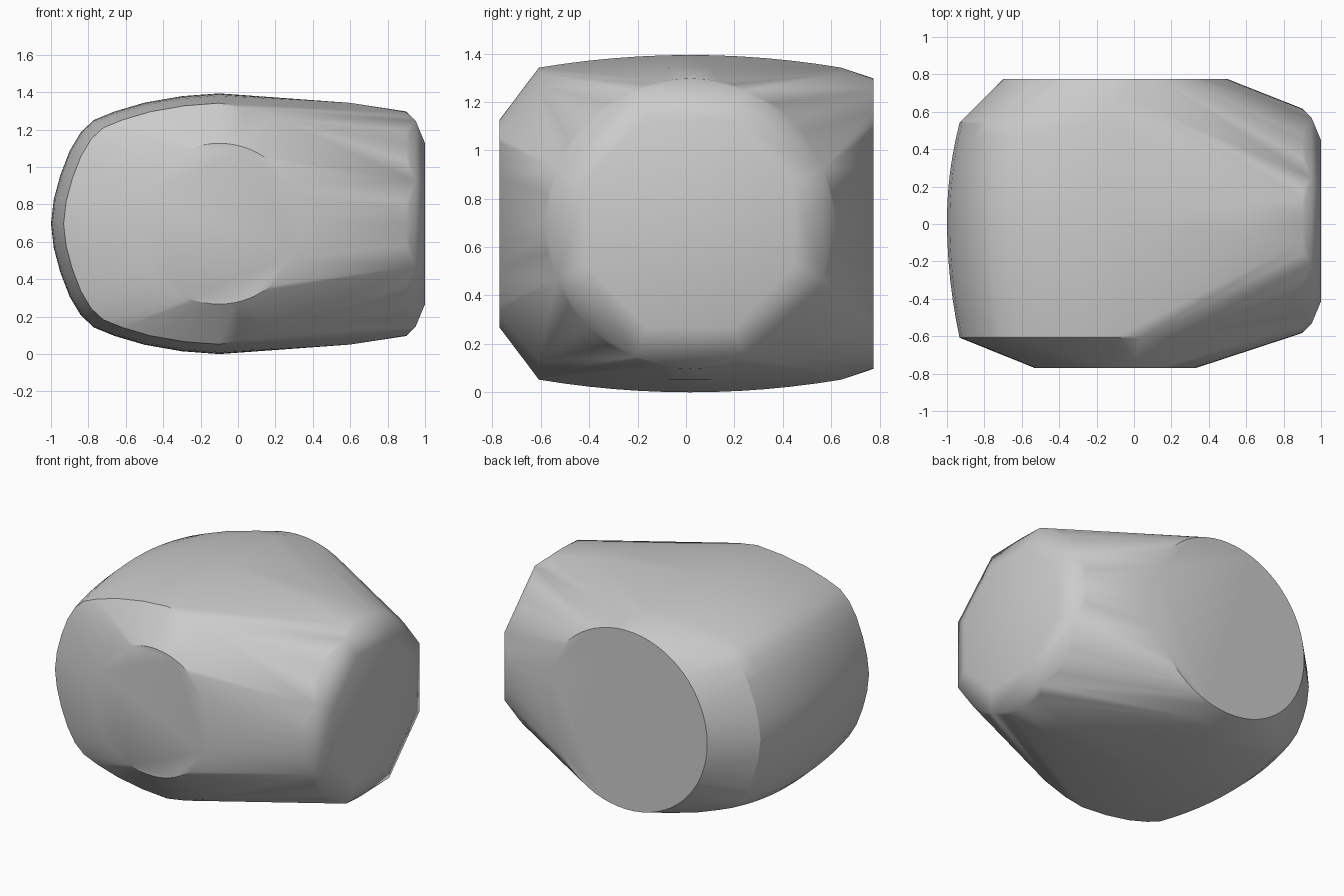
import bpy
import bmesh
from math import cos, sin, pi, radians

if "Cube" in bpy.data.objects:
    bpy.data.objects.remove(bpy.data.objects["Cube"], do_unlink=True)

CX, CY, CZ = -0.1, 0.017, 0.697   # axis of the rounded body and of the openings


def circle(radius, count, turn=0.0):
    return [(radius * cos(2 * pi * i / count + turn), radius * sin(2 * pi * i / count + turn))
            for i in range(count)]


points = []

# Barrel body: one half outline, mirrored in z and swept along y with a slight bulge
half_outline = [(0.32, 0.615), (0.15, 0.672), (0, 0.697), (-0.2, 0.682), (-0.4, 0.647),
                (-0.56, 0.6), (-0.67, 0.555), (-0.74, 0.49), (-0.8, 0.39),
                (-0.85, 0.26), (-0.885, 0.13), (-0.9, 0)]
STEPS = 12
for step in range(STEPS + 1):
    t = -1 + 2 * step / STEPS
    scale = 1 - 0.075 * t * t
    for dx, dz in half_outline:
        # the rear rim leans forward toward the rounded end
        lean = 0.1 * min(1, max(0, -dx) / 0.5) ** 2 * max(0, t)
        for side in (-1, 1):
            points.append((CX + dx * scale, CY + 0.625 * t - lean, CZ + side * dz * scale))

# Small front cap and large rear cap
points += [(CX + a, -0.77, CZ + b) for a, b in circle(0.43, 64)]
points += [(CX + a, 0.775, CZ + b) for a, b in circle(0.6, 64)]

# Neck: round collar, then an eight-sided end with two bevel steps
points += [(0.9, CY + a, CZ + b) for a, b in circle(0.6, 64)]
for x, apothem in ((0.95, 0.55), (1.0, 0.43)):
    points += [(x, CY + a, CZ + b) for a, b in circle(apothem / cos(pi / 8), 8, pi / 8)]

# Short ridges above and below the neck
points += [(0.6, CY + dy, CZ + side * 0.646) for dy in (-0.08, 0, 0.08) for side in (-1, 1)]

# Wrap one tight skin around all sections
bm = bmesh.new()
for p in points:
    bm.verts.new(p)
hull = bmesh.ops.convex_hull(bm, input=bm.verts[:])
loose = [v for v in bm.verts if not v.link_faces]
bmesh.ops.delete(bm, geom=loose, context='VERTS')
bmesh.ops.dissolve_limit(bm, angle_limit=radians(0.2), verts=bm.verts[:], edges=bm.edges[:])
bmesh.ops.recalc_face_normals(bm, faces=bm.faces[:])

mesh = bpy.data.meshes.new("body_shell")
bm.to_mesh(mesh)
bm.free()
body = bpy.data.objects.new("body_shell", mesh)
bpy.context.collection.objects.link(body)

# Plain grey material
grey = bpy.data.materials.new("plain_grey")
grey.use_nodes = True
colour = (0.6, 0.6, 0.6, 1)
grey.diffuse_color = colour
for node in grey.node_tree.nodes:
    if node.type == 'BSDF_PRINCIPLED':
        node.inputs["Base Color"].default_value = colour
mesh.materials.append(grey)

# Smooth shading with crisp cap edges
bpy.ops.object.select_all(action='DESELECT')
body.select_set(True)
bpy.context.view_layer.objects.active = body
bpy.ops.object.shade_smooth_by_angle(angle=radians(30))
